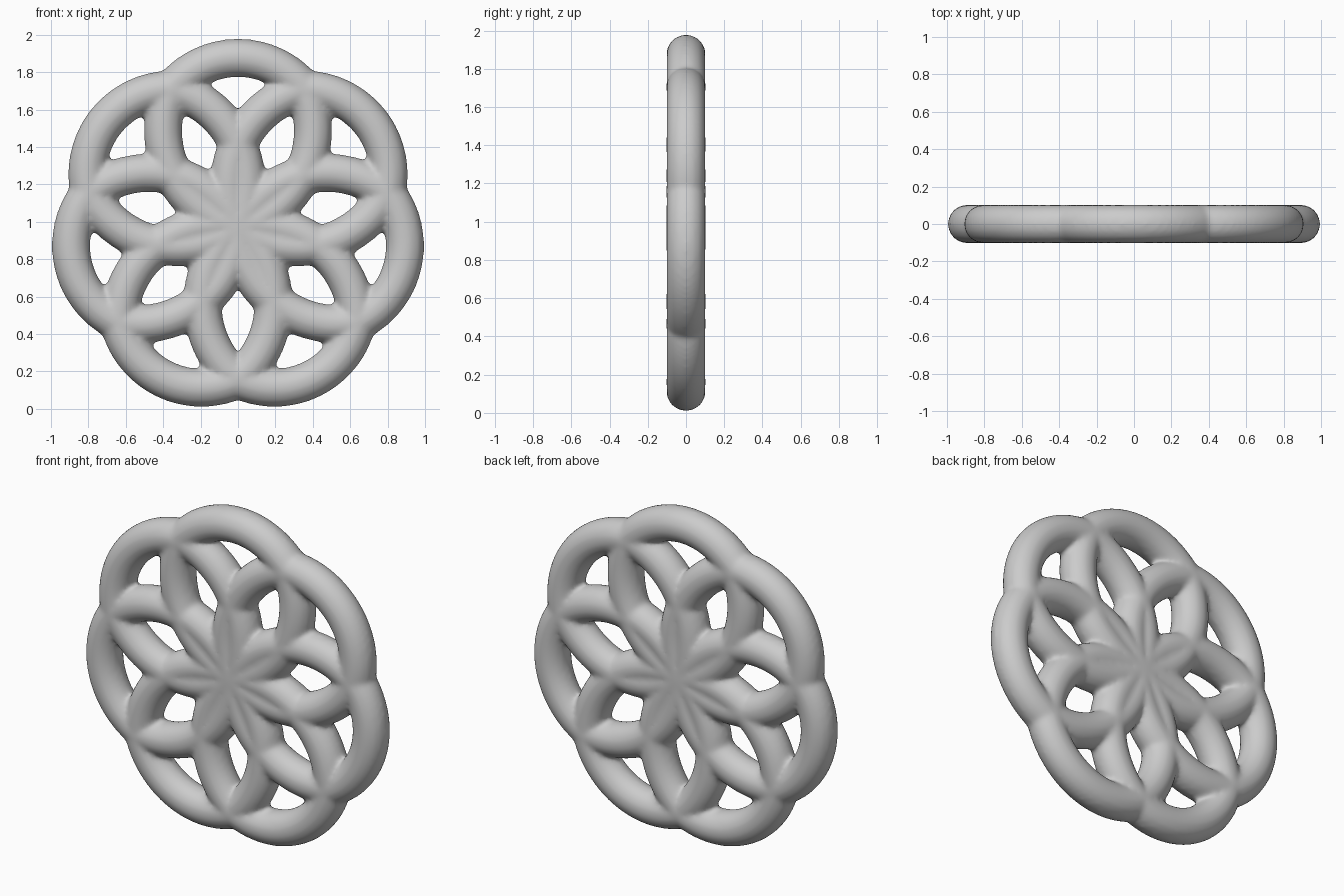
import bpy
from math import sin, cos, pi, atan2, hypot

if "Cube" in bpy.data.objects:
    bpy.data.objects.remove(bpy.data.objects["Cube"])

N = 7            # lobes
ZC = 0.972       # height of the hub
D, R = 0.45, 0.456   # lobe centre distance and lobe radius
J = 0.815        # distance of the notches between lobes
SAG = 0.19       # bulge of the inner petal arcs
TUBE = 0.103

curve = bpy.data.curves.new("rosette", "CURVE")
curve.dimensions = "3D"
curve.bevel_depth = TUBE
curve.bevel_resolution = 6
curve.use_fill_caps = True


def add_path(points, turn):
    """Add a tube path, given with local 'up' as the lobe direction."""
    s = curve.splines.new("POLY")
    s.points.add(len(points) - 1)
    for p, (x, z) in zip(s.points, points):
        p.co = (x * cos(turn) - z * sin(turn), 0,
                x * sin(turn) + z * cos(turn) + ZC, 1)


def arc(cx, cz, r, a0, a1, n=32):
    return [(cx + r * cos(a0 + (a1 - a0) * i / n),
             cz + r * sin(a0 + (a1 - a0) * i / n)) for i in range(n + 1)]


# Outer rim lobe, from notch to notch
jx, jz = J * sin(pi / N), J * cos(pi / N)
end = atan2(jz - D, jx)
lobe = arc(0, D, hypot(jx, jz - D), end, pi - end)

# Inner petal: two bowed arcs from hub to notch
h = J / 2
pr = (h * h + SAG * SAG) / (2 * SAG)
half = atan2(h, pr - SAG)
petal = arc(SAG - pr, h, pr, -half, half)

for k in range(N):
    t = 2 * pi * k / N
    add_path(lobe, t)
    add_path(petal, t + pi / N)
    add_path([(-x, z) for x, z in petal], t + pi / N)

rosette = bpy.data.objects.new("rosette", curve)
bpy.context.collection.objects.link(rosette)
bpy.context.view_layer.objects.active = rosette
rosette.select_set(True)
bpy.ops.object.convert(target="MESH")
rosette = bpy.context.view_layer.objects.active

# Fuse the tubes and soften the joints
remesh = rosette.modifiers.new("fuse", "REMESH")
remesh.mode = "VOXEL"
remesh.voxel_size = 0.014
remesh.use_smooth_shade = True
smooth = rosette.modifiers.new("soften", "SMOOTH")
smooth.factor = 0.5
smooth.iterations = 8
